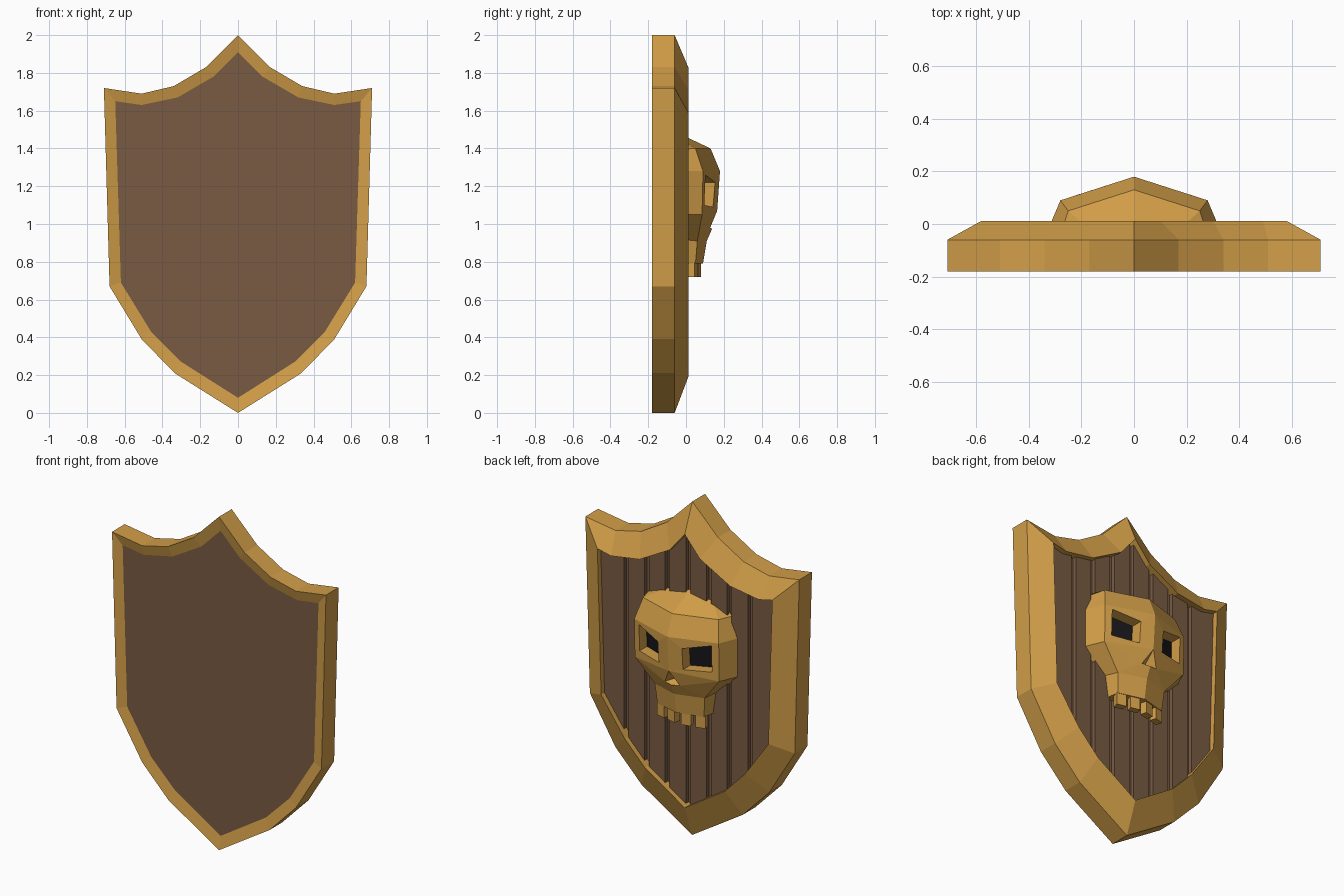
import bpy, bmesh, math
from mathutils import Matrix, Vector

if "Cube" in bpy.data.objects:
    bpy.data.objects.remove(bpy.data.objects["Cube"])


def material(name, rgb):
    m = bpy.data.materials.new(name)
    m.diffuse_color = (*rgb, 1)
    m.use_nodes = True
    m.node_tree.nodes["Principled BSDF"].inputs["Base Color"].default_value = m.diffuse_color
    return m


GOLD = material("gold", (0.64, 0.34, 0.065))
WOOD = material("wood", (0.19, 0.105, 0.055))
BLACK = material("black", (0.008, 0.008, 0.01))


def finish(name, bm, *mats):
    bmesh.ops.remove_doubles(bm, verts=bm.verts[:], dist=1e-4)
    bmesh.ops.recalc_face_normals(bm, faces=bm.faces[:])
    me = bpy.data.meshes.new(name)
    bm.to_mesh(me)
    bm.free()
    for m in mats:
        me.materials.append(m)
    ob = bpy.data.objects.new(name, me)
    bpy.context.collection.objects.link(ob)
    return ob


def full(half):
    """Mirror a right-half outline (peak to tip) into a closed loop."""
    return half + [(-x, z) for x, z in half[-2:0:-1]]


def loft(bm, loops, cyclic=False, caps=False):
    """Bridge (outline, y) loops that share a point count."""
    rings = [[bm.verts.new((x, y, z)) for x, z in o] for o, y in loops]
    pairs = list(zip(rings, rings[1:]))
    if cyclic:
        pairs.append((rings[-1], rings[0]))
    n = len(rings[0])
    for a, b in pairs:
        for i in range(n):
            j = (i + 1) % n
            bm.faces.new((a[i], a[j], b[j], b[i]))
    if caps:
        bm.faces.new(rings[0])
        bm.faces.new(rings[-1])


outer = full([(0, 2), (.17, 1.83), (.34, 1.73), (.51, 1.69), (.71, 1.72),
              (.68, .67), (.51, .39), (.335, .21), (0, 0)])
front = full([(0, 1.91), (.13, 1.78), (.32, 1.67), (.51, 1.63), (.65, 1.65),
              (.62, .69), (.46, .43), (.30, .27), (0, .08)])
back = full([(0, 1.83), (.10, 1.71), (.30, 1.60), (.49, 1.57), (.58, 1.59),
             (.555, .72), (.40, .50), (.265, .36), (0, .19)])

# Gold rim, bevelled toward the back
bm = bmesh.new()
loft(bm, [(front, -.165), (outer, -.18), (outer, -.06), (back, .012), (back, -.05)],
     cyclic=True)
finish("rim", bm, GOLD)

# Wooden board inside the rim
bm = bmesh.new()
loft(bm, [(front, -.165), (back, -.045)], caps=True)
finish("board", bm, WOOD)

# Eight vertical planks separated by grooves
step, gap = .137, .015
for i in range(8):
    x0, x1 = (i - 4) * step + gap, (i - 3) * step - gap
    if i == 0:
        x0 = -1
    if i == 7:
        x1 = 1
    bm = bmesh.new()
    bm.faces.new([bm.verts.new((x, -.05, z)) for x, z in back])
    for x, s in ((x0, -1), (x1, 1)):
        bmesh.ops.bisect_plane(bm, geom=bm.verts[:] + bm.edges[:] + bm.faces[:],
                               plane_co=(x, 0, 0), plane_no=(s, 0, 0), clear_outer=True)
    r = bmesh.ops.extrude_face_region(bm, geom=bm.faces[:], use_keep_orig=True)
    bmesh.ops.translate(bm, vec=(0, .03, 0),
                        verts=[v for v in r["geom"] if isinstance(v, bmesh.types.BMVert)])
    finish(f"plank_{i + 1}", bm, WOOD)

# Skull: half rows of (side, mid, centre) points from crown to upper jaw
rows = [
    [(.265, -.04, 1.41), (.15, -.04, 1.45), (0, -.04, 1.48)],
    [(.28, -.04, 1.395), (.25, .05, 1.40), (0, .13, 1.40)],
    [(.335, -.04, 1.28), (.28, .09, 1.28), (0, .18, 1.28)],
    [(.335, -.04, 1.05), (.28, .085, 1.05), (0, .165, 1.07)],
    [(.19, -.04, .92), (.165, .06, .91), (0, .11, .91)],
    [(.17, -.04, .79), (.155, .05, .79), (0, .09, .79)],
]
eye = [(.24, .103, 1.26), (.08, .154, 1.22), (.08, .143, 1.09), (.24, .097, 1.10)]
floor = [(x, y - .07, z) for x, y, z in eye]
nose_side, nose_base, nose_pit = (.05, .128, .98), (0, .138, .975), (0, .09, 1.0)

polys = []
for r, (a, b) in enumerate(zip(rows, rows[1:])):
    polys.append([a[0], a[1], b[1], b[0]])
    if r == 2:      # eye socket
        quad = [a[1], a[2], b[2], b[1]]
        for i in range(4):
            j = (i + 1) % 4
            polys.append([quad[i], quad[j], eye[j], eye[i]])
            polys.append([eye[i], eye[j], floor[j], floor[i]])
    elif r == 3:    # nose cavity
        polys += [[a[1], a[2], nose_side], [a[1], nose_side, b[1]],
                  [nose_side, nose_base, b[2], b[1]],
                  [a[2], nose_pit, nose_side], [nose_side, nose_pit, nose_base]]
    else:
        polys.append([a[1], a[2], b[2], b[1]])
last = rows[-1]
polys.append([last[0], last[1], last[2], (0, -.04, .79)])
polys.append(rows[0][::-1] + [r[0] for r in rows[1:]] + [(0, -.04, .79)])

bm = bmesh.new()
for s in (1, -1):
    for p in polys + [floor]:
        f = bm.faces.new([bm.verts.new((s * x, y, z)) for x, y, z in p[::s]])
        f.material_index = 1 if p is floor else 0
finish("skull", bm, GOLD, BLACK)

# Four teeth following the jaw angle
for i, (x, y) in enumerate([(-.127, .034), (-.045, .052), (.045, .052), (.127, .034)]):
    bm = bmesh.new()
    turn = -math.copysign(math.radians(14.5), x)
    m = (Matrix.Translation((x, y, .758)) @ Matrix.Rotation(turn, 4, 'Z')
         @ Matrix.Diagonal((.058, .04, .076, 1)))
    bmesh.ops.create_cube(bm, size=1, matrix=m)
    finish(f"tooth_{i + 1}", bm, GOLD)
